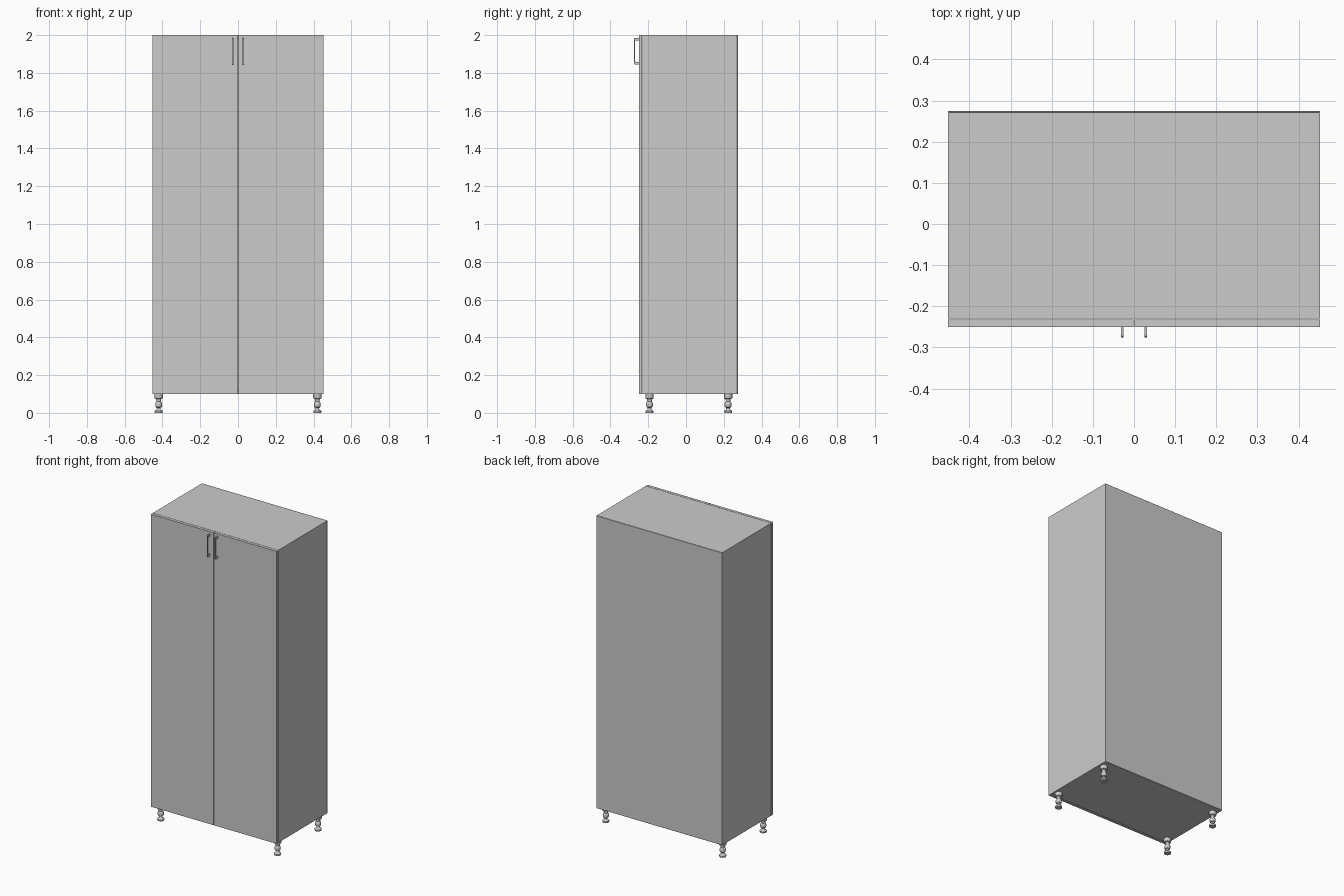
import bpy, bmesh, math
from mathutils import Vector

if "Cube" in bpy.data.objects:
    bpy.data.objects.remove(bpy.data.objects["Cube"])

W = 0.4515          # half width
Z0, Z1 = 0.10, 2.0  # cabinet bottom and top
T = 0.018           # board thickness
FRONT, BACK = -0.25, 0.275


def make_object(name, bm):
    bmesh.ops.recalc_face_normals(bm, faces=bm.faces)
    mesh = bpy.data.meshes.new(name)
    bm.to_mesh(mesh)
    bm.free()
    ob = bpy.data.objects.new(name, mesh)
    bpy.context.collection.objects.link(ob)
    return ob


def box(name, lo, hi, bevel=0.0):
    lo, hi = Vector(lo), Vector(hi)
    bm = bmesh.new()
    bmesh.ops.create_cube(bm, size=1)
    for v in bm.verts:
        v.co = (lo + hi) / 2 + v.co * (hi - lo)
    ob = make_object(name, bm)
    if bevel:
        mod = ob.modifiers.new("edge", 'BEVEL')
        mod.width, mod.segments = bevel, 1
    return ob


def lathe(name, profile, loc, sides=20):
    bm = bmesh.new()
    rings = [[bm.verts.new((r * math.cos(2 * math.pi * i / sides),
                            r * math.sin(2 * math.pi * i / sides), z))
              for i in range(sides)] for r, z in profile]
    for a, b in zip(rings, rings[1:]):
        for i in range(sides):
            j = (i + 1) % sides
            bm.faces.new((a[i], a[j], b[j], b[i]))
    bm.faces.new(rings[0])
    bm.faces.new(rings[-1])
    ob = make_object(name, bm)
    ob.location = loc
    bpy.ops.object.select_all(action='DESELECT')
    ob.select_set(True)
    bpy.context.view_layer.objects.active = ob
    bpy.ops.object.shade_smooth_by_angle(angle=math.radians(35))
    return ob


# Carcass boards
y0, y1 = FRONT + T + 0.002, BACK - 0.004
for s, side in ((-1, "left"), (1, "right")):
    xs = sorted((s * W, s * (W - T)))
    box(side + "_side_panel", (xs[0], y0, Z0), (xs[1], y1, Z1))
box("top_panel", (-W + T, y0, Z1 - T), (W - T, y1, Z1))
box("bottom_panel", (-W + T, y0, Z0), (W - T, y1, Z0 + T))
box("back_panel", (-W, y1, Z0), (W, BACK, Z1), 0.001)

# Handle outline in the y-z plane: rounded bow with two wide feet
outer = [(FRONT, 1.844), (-0.272, 1.844), (-0.276, 1.848),
         (-0.276, 1.982), (-0.272, 1.986), (FRONT, 1.986)]
inner = [(FRONT, 1.972), (-0.268, 1.972), (-0.270, 1.969),
         (-0.270, 1.861), (-0.268, 1.858), (FRONT, 1.858)]
half = 0.003


def handle(name, x):
    bm = bmesh.new()
    face = bm.faces.new([bm.verts.new((x - half, y, z)) for y, z in outer + inner])
    ext = bmesh.ops.extrude_face_region(bm, geom=[face], use_keep_orig=True)
    moved = [e for e in ext["geom"] if isinstance(e, bmesh.types.BMVert)]
    bmesh.ops.translate(bm, verts=moved, vec=(2 * half, 0, 0))
    return make_object(name, bm)


# Two doors with a narrow gap, and their handles
for s, side in ((-1, "left"), (1, "right")):
    xs = sorted((s * 0.0015, s * W))
    box(side + "_door", (xs[0], FRONT, Z0), (xs[1], FRONT + T, Z1))
    handle(side + "_handle", s * 0.028)

# Adjustable legs: foot disc, threaded neck, turned body, top flange
leg_profile = [(0.020, 0.0), (0.021, 0.003), (0.021, 0.010), (0.012, 0.017),
               (0.010, 0.020), (0.010, 0.027), (0.016, 0.031), (0.018, 0.038),
               (0.018, 0.050), (0.015, 0.057), (0.012, 0.060), (0.013, 0.073),
               (0.021, 0.076), (0.022, 0.079), (0.022, Z0)]
for s, side in ((-1, "left"), (1, "right")):
    for y, end in ((-0.193, "front"), (0.223, "back")):
        lathe(f"{end}_{side}_leg", leg_profile, (s * 0.42, y, 0))
